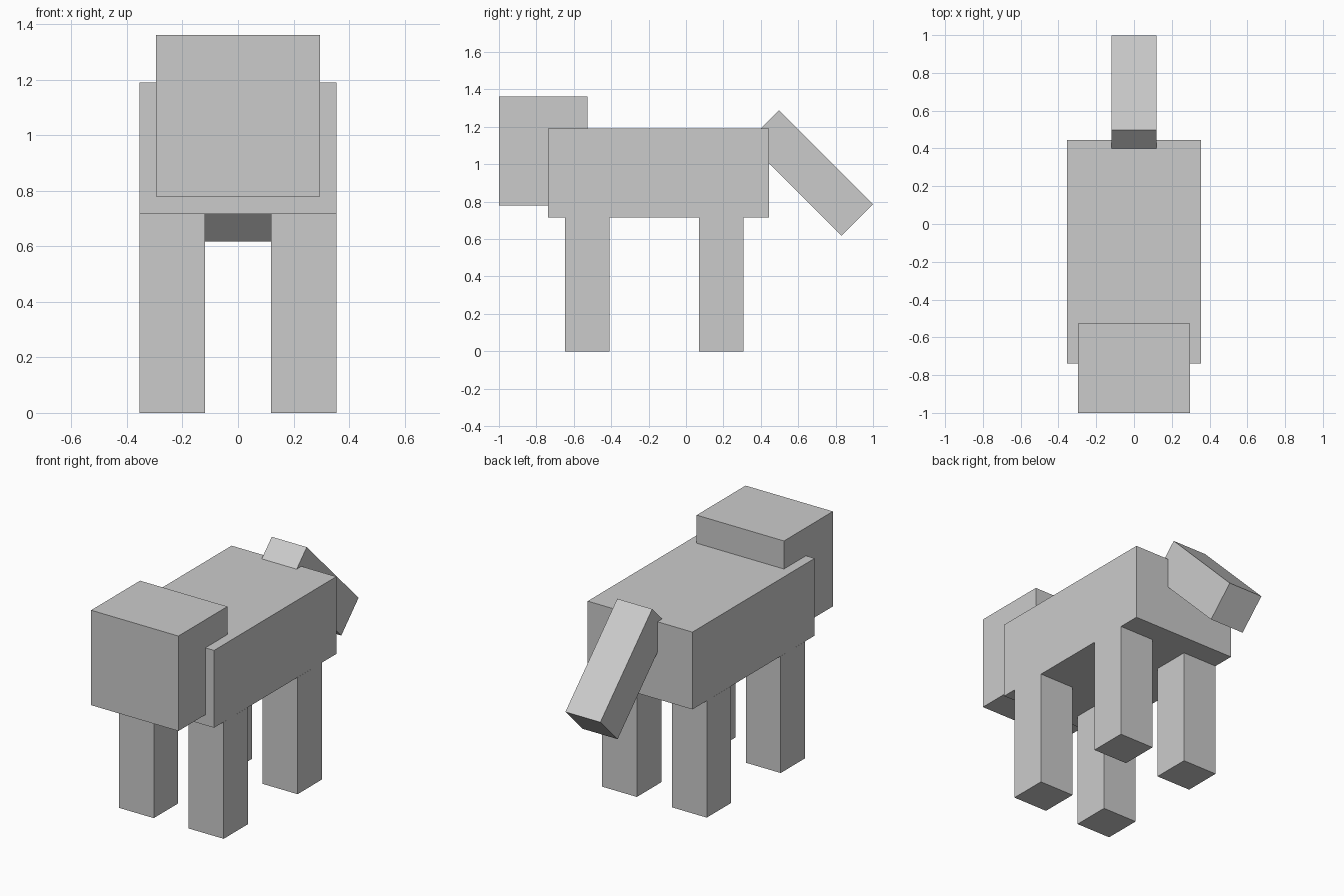
import bpy
from math import radians

if "Cube" in bpy.data.objects:
    bpy.data.objects.remove(bpy.data.objects["Cube"])


def box(name, center, size, tilt=0):
    """Axis-aligned box, optionally tilted about x."""
    bpy.ops.mesh.primitive_cube_add(size=1, location=center, rotation=(radians(tilt), 0, 0))
    ob = bpy.context.object
    ob.name = name
    ob.scale = size
    return ob


# Torso and head
box("body", (0, -0.147, 0.953), (0.71, 1.184, 0.474))
box("head", (0, -0.763, 1.071), (0.592, 0.474, 0.582))

# Four legs, flush with the body sides
for side, x in (("left", 0.237), ("right", -0.237)):
    for end, y in (("front", -0.528), ("back", 0.188)):
        box(f"{end}_leg_{side}", (x, y, 0.358), (0.237, 0.237, 0.716))

# Tail, sloping down from the rump
box("tail", (0, 0.664, 0.953), (0.237, 0.71, 0.237), tilt=-45)
